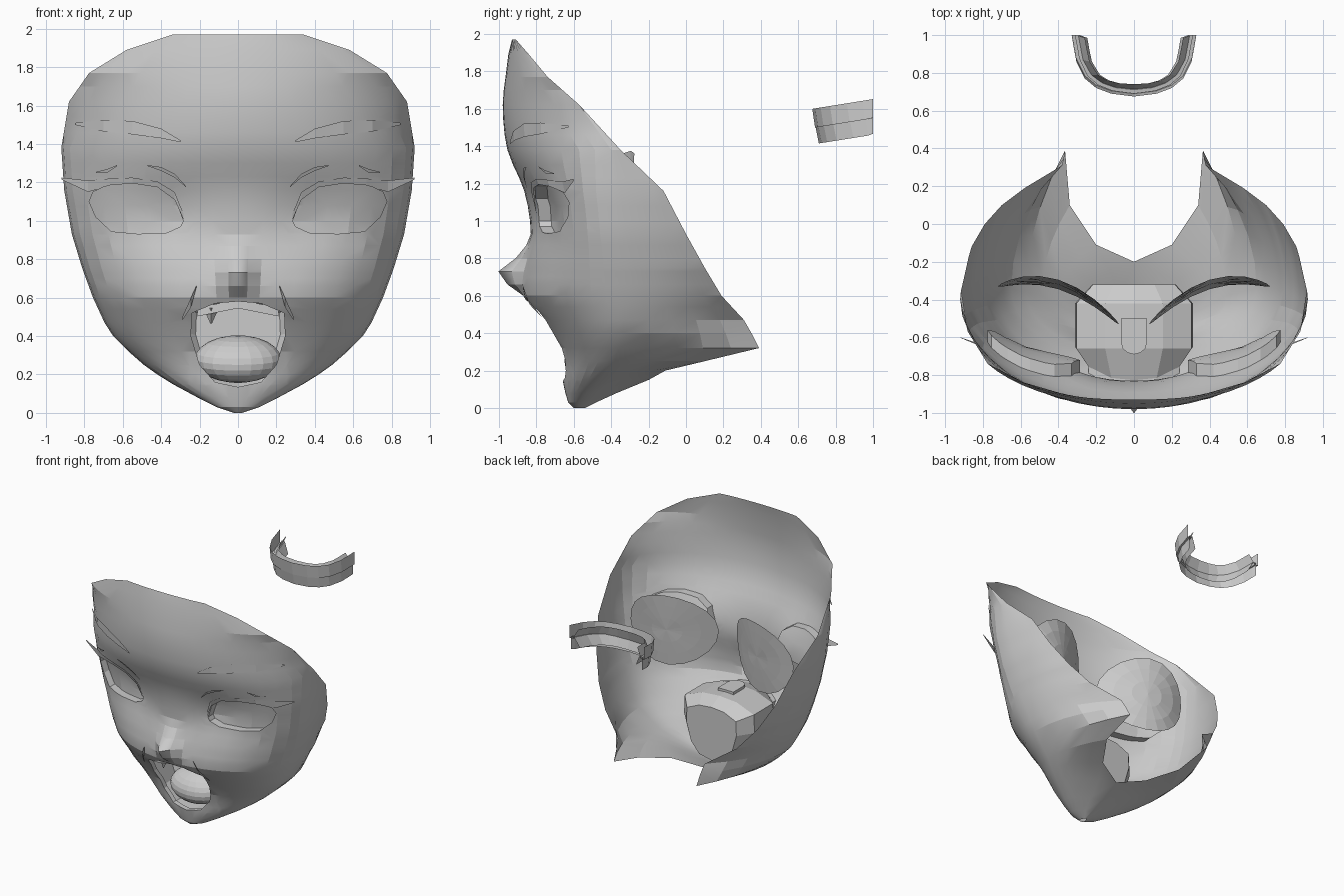
import bpy, bmesh
from math import sin, cos, asin, pi, radians, exp
from mathutils import Vector

if "Cube" in bpy.data.objects:
    bpy.data.objects.remove(bpy.data.objects["Cube"])

# Horizontal slices of the face: z, front y, half width, y at widest, back edge x, back edge y
ROWS = [(0, -.60, .02, -.58, 0, -.54), (.03, -.63, .11, -.57, 0, -.48), (.08, -.645, .21, -.53, 0, -.37),
        (.15, -.66, .34, -.46, 0, -.20), (.20, -.66, .42, -.42, .20, -.11), (.25, -.67, .49, -.38, .34, .10),
        (.32, -.69, .57, -.36, .365, .39), (.40, -.74, .65, -.34, .37, .35), (.47, -.78, .695, -.33, .38, .31),
        (.60, -.87, .755, -.34, .58, .19), (.75, -.86, .81, -.36, .70, .10), (.93, -.83, .865, -.39, .79, 0),
        (1.16, -.865, .905, -.41, .86, -.12), (1.38, -.955, .92, -.40, .915, -.35),
        (1.62, -.98, .88, -.57, .88, -.57), (1.77, -.965, .775, -.74, .775, -.74),
        (1.89, -.95, .58, -.84, .58, -.84), (1.97, -.93, .34, -.91, .34, -.91)]
NOSE = [(0, 0), (.60, 0), (.66, .08), (.73, .14), (.80, .06), (.90, 0), (2, 0)]
BRIDGE = [(0, 1), (.05, .5), (.13, 0), (2, 0)]
EYE = [(.285, 1.0), (.33, 1.12), (.42, 1.18), (.55, 1.2), (.67, 1.19), (.755, 1.15), (.775, 1.1),
       (.74, 1.02), (.66, .945), (.52, .932), (.37, .938), (.30, .97)]
MOUTH = [(0, .58), (.12, .57), (.24, .52), (.245, .40), (.20, .25), (.12, .16), (0, .135)]


def interp(table, t):
    for a, b in zip(table, table[1:]):
        if t <= b[0]:
            f = (t - a[0]) / (b[0] - a[0])
            return [p + (q - p) * f for p, q in zip(a, b)][1:]
    return table[-1][1:]


def slice_at(z):
    """Straight interpolation for the edges, smooth for the front profile."""
    out = interp(ROWS, z)
    for i in range(1, len(ROWS) - 2):
        p, a, b, n = ROWS[i - 1:i + 3]
        if a[0] < z < b[0] and z > .4:
            h = b[0] - a[0]
            f = (z - a[0]) / h
            ma, mb = (b[1] - p[1]) / (b[0] - p[0]), (n[1] - a[1]) / (n[0] - a[0])
            out[0] = ((2*f**3 - 3*f*f + 1) * a[1] + (f**3 - 2*f*f + f) * h * ma
                      + (3*f*f - 2*f**3) * b[1] + (f**3 - f*f) * h * mb)
    return out


def span(z):
    return radians(90 - 45 * max(0, min(1, (z - 1.38) / .59)))


def face_y(x, z):
    yf, xw, yw, _, _ = slice_at(z)
    m = span(z)
    a = asin(min(1, abs(x) / xw) * sin(m))
    bump = interp(NOSE, z)[0] * interp(BRIDGE, abs(x))[0]
    socket = .035 * exp(-((abs(x) - .38) / .17) ** 2 - ((z - 1.03) / .14) ** 2)
    return yf + (yw - yf) * (1 - cos(a)) / (1 - cos(m)) - bump + socket


def add_object(name, bm, mirror=False):
    bmesh.ops.remove_doubles(bm, verts=bm.verts, dist=.0005)
    bmesh.ops.recalc_face_normals(bm, faces=bm.faces)
    me = bpy.data.meshes.new(name)
    bm.to_mesh(me)
    bm.free()
    ob = bpy.data.objects.new(name, me)
    bpy.context.collection.objects.link(ob)
    if mirror:
        ob.modifiers.new("mirror", 'MIRROR').merge_threshold = .002
    return ob


def loft(rings, cap=False):
    bm = bmesh.new()
    vs = [[bm.verts.new(p) for p in r] for r in rings]
    for r, s in zip(vs, vs[1:]):
        for i in range(len(r) - 1):
            bm.faces.new((r[i], r[i + 1], s[i + 1], s[i]))
    if cap:
        bm.faces.new(vs[-1])
    return bm


def cut_hole(bm, outline, closed, depth):
    """Cut a convex front-view outline; closed ones keep a recessed panel, all get a rim."""
    n = len(outline)
    cx = sum(p[0] for p in outline) / n
    cz = sum(p[1] for p in outline) / n
    z0, z1 = min(p[1] for p in outline), max(p[1] for p in outline)
    x1 = max(p[0] for p in outline)
    keep = [f for f in bm.faces if f.calc_center_median().y < -.45
            and min(v.co.z for v in f.verts) < z1 and max(v.co.z for v in f.verts) > z0
            and min(v.co.x for v in f.verts) < x1]
    for i in range(n if closed else n - 1):
        a, b = outline[i], outline[(i + 1) % n]
        p = Vector((a[0], 0, a[1]))
        no = Vector((b[1] - a[1], 0, a[0] - b[0])).normalized()
        if no.dot(Vector((cx, 0, cz)) - p) < 0:
            no = -no
        geom = list({g for f in keep for g in [f, *f.edges, *f.verts]})
        res = bmesh.ops.bisect_plane(bm, geom=geom, plane_co=p, plane_no=no, dist=1e-5)
        keep = [f for f in res['geom'] if isinstance(f, bmesh.types.BMFace)
                and no.dot(f.calc_center_median() - p) > 0]
    if closed:
        ext = bmesh.ops.extrude_face_region(bm, geom=keep)
        bmesh.ops.delete(bm, geom=[f for f in keep if f.is_valid], context='FACES')
    else:
        inner = set(keep)
        rim = list({e for f in keep for e in f.edges if any(g not in inner for g in e.link_faces)})
        bmesh.ops.delete(bm, geom=keep, context='FACES')
        ext = bmesh.ops.extrude_edge_only(bm, edges=[e for e in rim if e.is_valid])
    for v in ext['geom']:
        if isinstance(v, bmesh.types.BMVert):
            v.co.y += depth


def strip(name, pts, lift=.01):
    """Tapered band lying just in front of the face: x, z, band height."""
    def at(x, z):
        return (x, face_y(min(x, .84), z) - lift, z)
    return add_object(name, loft([[at(x, z) for x, z, w in pts], [at(x, z - w) for x, z, w in pts]]), True)


# Face shell with jaw underside, nose, recessed eyes and mouth opening
levels = sorted([r[0] for r in ROWS] + [.54, .66, .70, .73, .80, .87, 1.0, 1.08, 1.23, 1.3, 1.46, 1.54, 1.7])
rings = []
for z in levels:
    yf, xw, yw, xe, ye = slice_at(z)
    m = span(z)
    ring = []
    for f in (0, .04, .095, .16, .25, .35, .46, .57, .68, .8, .9, 1):
        x = xw * sin(f * m) / sin(m)
        ring.append((x, face_y(x, z), z))
    for k in range(1, 6):
        s = k / 5
        ring.append((xw - (xw - xe) * s * s, yw + (ye - yw) * s, z))
    rings.append(ring)
shell = loft(rings)
bmesh.ops.remove_doubles(shell, verts=shell.verts, dist=.0005)
cut_hole(shell, EYE, True, .065)
cut_hole(shell, MOUTH, False, .04)
face = add_object("face", shell, True)
bpy.context.view_layer.objects.active = face
face.select_set(True)
bpy.ops.object.shade_smooth_by_angle(angle=radians(12))

# Curved eye sheets behind the openings
rings = []
for r in (0, .35, .7, 1):
    ring = []
    for i in range(21):
        a = 2 * pi * i / 20
        u = r * cos(a)
        w = r * sin(a)
        ring.append((.40 + .32 * u, -.43 + .1 * u + .11 * (1 - u * u) + .025 * w, 1.09 + .285 * w))
    rings.append(ring)
bm = loft(rings[1:])
hub = bm.verts.new(rings[0][0])
bm.verts.ensure_lookup_table()
for i in range(20):
    bm.faces.new((hub, bm.verts[i], bm.verts[i + 1]))
add_object("eye", bm, True)

# Brows, lashes, lid creases and mouth corner folds
strip("eyebrow", [(.30, 1.42, .01), (.40, 1.48, .05), (.55, 1.52, .07), (.70, 1.525, .06), (.85, 1.51, .01)])
strip("upper_lash", [(.285, 1.04, .03), (.33, 1.15, .04), (.42, 1.205, .03), (.55, 1.225, .03),
                     (.67, 1.22, .035), (.78, 1.21, .06), (.92, 1.225, .01)])
strip("lid_crease", [(.27, 1.18, .005), (.33, 1.245, .02), (.40, 1.28, .02), (.47, 1.29, .005)])
strip("outer_lash", [(.63, 1.29, .005), (.68, 1.27, .02), (.74, 1.255, .005)])
strip("mouth_fold", [(.215, .665, .005), (.245, .60, .05), (.29, .50, .02)], .02)

# Mouth cavity: lip ring, widened body, rounded back
rings = [[(x, face_y(x, z) + .035, z) for x, z in MOUTH]]
for sx, sz, y in ((1.27, 1.2, -.66), (1.27, 1.2, -.42), (.9, .95, -.32)):
    ring = [(x * sx, .37 + (z - .36) * sz) for x, z in MOUTH]
    rings.append([(x, max(y, face_y(x, z) + .05), z) for x, z in ring])
add_object("mouth_cavity", loft(rings, True), True)

# Tongue
bm = bmesh.new()
bmesh.ops.create_uvsphere(bm, u_segments=20, v_segments=12, radius=1)
for v in bm.verts:
    x, y, z = v.co
    v.co = (.225 * x, -.50 + .15 * y, .28 + .12 * z + .03 * y)
add_object("tongue", bm)

# Upper teeth band and the single fang
xs = [.21 * i / 4 for i in range(5)]
add_object("upper_teeth", loft([[(x, face_y(x, .55) + .06, z - x * .2) for x in xs] for z in (.59, .545)]), True)
bm = bmesh.new()
bmesh.ops.create_cone(bm, segments=4, radius1=.004, radius2=.04, depth=.08)
for v in bm.verts:
    v.co += Vector((-.14, -.74, .505))
add_object("fang", bm)

# Small rounded tab above the mouth cavity
bm = bmesh.new()
tab = [(.068, -.50), (-.068, -.50)] + [(-.068 * cos(pi * i / 6), -.63 - .06 * sin(pi * i / 6)) for i in range(7)]
face = bm.faces.new([bm.verts.new((x, y, .65)) for x, y in tab])
ext = bmesh.ops.extrude_face_region(bm, geom=[face])
for v in ext['geom']:
    if isinstance(v, bmesh.types.BMVert):
        v.co.z -= .03
add_object("palate_tab", bm)

# Spare dental arches floating behind the head
OUT = [(0, .675), (.12, .69), (.20, .72), (.26, .77), (.305, .86), (.32, .94), (.33, 1.0)]
INN = [(0, .74), (.08, .745), (.14, .76), (.19, .79), (.235, .86), (.25, .93), (.26, .985)]
MID = [(a[0] * .6 + b[0] * .4, a[1] * .6 + b[1] * .4) for a, b in zip(OUT, INN)]
for name, root, bite, grow, dy in (("arch_upper", 1.6, 1.5, 1, 0), ("arch_lower", 1.415, 1.515, .95, .035)):
    def arch(pts, z, dy):
        return [(x * grow, min(1, y + dy), z + .16 * (y - .68)) for x, y in pts]
    add_object(name, loft([arch(OUT, root, dy), arch(OUT, bite, .015), arch(MID, bite, .01),
                           arch(INN, root + (bite - root) * .2, 0)]), True)
